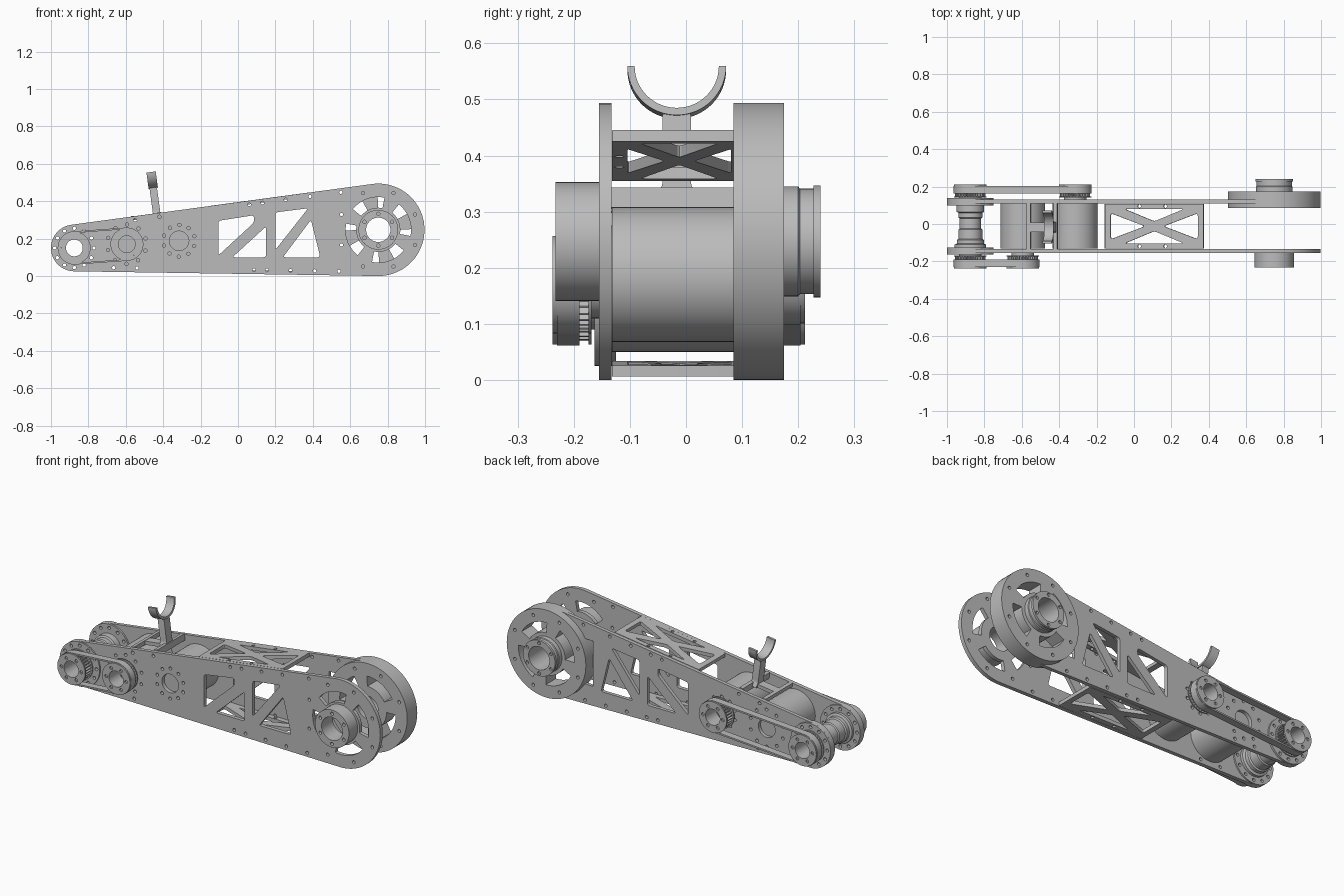
import bpy, bmesh
from math import sin, cos, pi, radians, atan2, asin, hypot
from mathutils import Matrix, Vector

if "Cube" in bpy.data.objects:
    bpy.data.objects.remove(bpy.data.objects["Cube"])

metal = bpy.data.materials.new("machined grey")
metal.use_nodes = True
metal.diffuse_color = (0.5, 0.5, 0.5, 1)
metal.node_tree.nodes["Principled BSDF"].inputs["Base Color"].default_value = (0.5, 0.5, 0.5, 1)

# Main axes as (x, z) and radii
NOSE, HIP = (-0.875, 0.15), (0.75, 0.247)
MOTOR_A, MOTOR_B = (-0.595, 0.17), (-0.315, 0.188)
NOSE_R, HIP_R, BOLT = 0.125, 0.247, 0.009
SLOPE, FLOOR = radians(7.7), radians(-0.9)
SIDE = Matrix(((1, 0, 0, 0), (0, 0, 1, 0), (0, 1, 0, 0), (0, 0, 0, 1)))


def finish(name, bm):
    bmesh.ops.remove_doubles(bm, verts=bm.verts, dist=1e-5)
    bmesh.ops.recalc_face_normals(bm, faces=bm.faces)
    mesh = bpy.data.meshes.new(name)
    bm.to_mesh(mesh)
    bm.free()
    mesh.materials.clear()
    mesh.materials.append(metal)
    ob = bpy.data.objects.new(name, mesh)
    bpy.context.collection.objects.link(ob)
    bpy.ops.object.select_all(action='DESELECT')
    ob.select_set(True)
    bpy.context.view_layer.objects.active = ob
    bpy.ops.object.shade_smooth_by_angle(angle=radians(35))
    return ob


def prism(name, outline, holes, lo, hi, matrix=SIDE):
    """Flat outline with holes, extruded from lo to hi."""
    curve = bpy.data.curves.new(name, 'CURVE')
    curve.dimensions, curve.fill_mode = '2D', 'BOTH'
    curve.extrude = (hi - lo) / 2
    for loop in [outline] + holes:
        spline = curve.splines.new('POLY')
        spline.points.add(len(loop) - 1)
        for p, (u, v) in zip(spline.points, loop):
            p.co = (u, v, 0, 1)
        spline.use_cyclic_u = True
    temp = bpy.data.objects.new("temp", curve)
    bpy.context.collection.objects.link(temp)
    graph = bpy.context.evaluated_depsgraph_get()
    bm = bmesh.new()
    bm.from_mesh(temp.evaluated_get(graph).to_mesh())
    bpy.data.objects.remove(temp)
    bm.transform(matrix @ Matrix.Translation((0, 0, (lo + hi) / 2)))
    return finish(name, bm)


def lathe(name, c, profile, n=48):
    """Closed (radius, y) profile turned around the y axis at c."""
    bm = bmesh.new()
    rings = [[bm.verts.new((c[0] + r * cos(2 * pi * i / n), y, c[1] + r * sin(2 * pi * i / n)))
              for r, y in profile] for i in range(n)]
    for i in range(n):
        a, b = rings[i], rings[(i + 1) % n]
        for j in range(len(profile)):
            k = (j + 1) % len(profile)
            bm.faces.new((a[j], a[k], b[k], b[j]))
    return finish(name, bm)


def arc(c, r, a0, a1, n=24):
    return [(c[0] + r * cos(a0 + (a1 - a0) * i / n), c[1] + r * sin(a0 + (a1 - a0) * i / n))
            for i in range(n + 1)]


def circle(c, r, n=48):
    return arc(c, r, 0, 2 * pi, n)[:-1]


def bolts(c, r, n, start=0.0):
    return [circle(p, BOLT, 12) for p in arc(c, r, start, start + 2 * pi, n)[:-1]]


def hull(c0, r0, c1, r1):
    """Outline of a belt wrapped around two circles."""
    dx, dz = c1[0] - c0[0], c1[1] - c0[1]
    tilt, lean = atan2(dz, dx), asin((r1 - r0) / hypot(dx, dz))
    top, low = tilt + pi / 2 + lean, tilt - pi / 2 - lean
    return arc(c1, r1, low, top, 48) + arc(c0, r0, top, low + 2 * pi, 32)


def rounded(pts, size=0.015):
    out = []
    for i, p in enumerate(pts):
        p, a, b = Vector(p), Vector(pts[i - 1]), Vector(pts[(i + 1) % len(pts)])
        s, e = p + (a - p).normalized() * size, p + (b - p).normalized() * size
        out += [tuple(s * (1 - t) ** 2 + p * 2 * t * (1 - t) + e * t * t)
                for t in (0, 0.25, 0.5, 0.75, 1)]
    return out


def arc_windows(middle):
    wins = []
    for k in range(4):
        a, h = radians(middle + 90 * k), radians(31)
        wins.append(arc(HIP, 0.175, a - h, a + h, 14) + arc(HIP, 0.118, a + h, a - h, 14))
    return wins


def top_z(x):
    return 0.492 + 0.135 * (x - 0.717)


def low_z(x):
    return -0.0157 * (x - 0.75)


# Openings and bolt holes shared by both side plates
windows = [rounded(w) for w in (
    [(-0.105, 0.11), (-0.105, 0.295), (0.085, 0.325), (0.085, 0.285)],
    [(-0.03, 0.10), (0.15, 0.265), (0.15, 0.10)],
    [(0.2, 0.14), (0.2, 0.34), (0.375, 0.362)],
    [(0.24, 0.10), (0.39, 0.30), (0.44, 0.10)])]
edge_bolts = [circle((x, top_z(x) - 0.022), BOLT, 12) for x in (-0.55, -0.42, 0.06, 0.13, 0.255, 0.385, 0.55)]
edge_bolts += [circle((x, low_z(x) + 0.022), BOLT, 12) for x in (-0.665, -0.54, 0.085, 0.155, 0.28, 0.41, 0.54)]
shared = windows + edge_bolts + [circle(NOSE, 0.06)] + bolts(NOSE, 0.105, 12)
for motor in (MOTOR_A, MOTOR_B):
    ring = 0.105 if motor == MOTOR_A else 0.085
    shared += [circle(motor, 0.052)] + bolts(motor, ring, 10, 0.3)

# Side plates
prism("front_plate", hull(NOSE, NOSE_R, HIP, HIP_R),
      shared + arc_windows(20) + [circle(HIP, 0.065)] + bolts(HIP, 0.213, 8, pi / 8), -0.155, -0.133)
opening = [(0.49, 0.115), (0.49, 0.37)] + arc(HIP, 0.2, radians(140), radians(-140), 48)
prism("back_plate", hull(NOSE, NOSE_R, HIP, HIP_R - 0.002), shared + [opening], 0.11, 0.13)

# Large rear wheel disc and the hubs on both sides
prism("hip_disc", circle(HIP, HIP_R, 72),
      arc_windows(60) + [circle(HIP, 0.065)] + bolts(HIP, 0.213, 8, pi / 8), 0.085, 0.175)
hub_holes = [circle(HIP, 0.065)] + bolts(HIP, 0.085, 6, pi / 6)
prism("front_hub", circle(HIP, 0.106), hub_holes, -0.233, -0.155)
lathe("back_hub", HIP, [(0.065, 0.175), (0.098, 0.175), (0.098, 0.2), (0.094, 0.203), (0.094, 0.227),
                        (0.1, 0.227), (0.1, 0.229), (0.065, 0.229)])
prism("back_hub_cap", circle(HIP, 0.1), hub_holes, 0.229, 0.24)

# Nose flanges and stepped hollow spool
for name, lo, hi in (("front_nose_flange", -0.163, -0.155), ("front_inner_flange", -0.133, -0.125),
                     ("back_nose_flange", 0.13, 0.14), ("back_inner_flange", 0.1, 0.11)):
    prism(name, circle(NOSE, NOSE_R), [circle(NOSE, 0.045)] + bolts(NOSE, 0.105, 12), lo, hi)
lathe("nose_spool", NOSE, [(0.045, -0.165), (0.058, -0.165), (0.058, -0.13), (0.085, -0.125),
                           (0.085, -0.11), (0.072, -0.105), (0.072, -0.085), (0.064, -0.08),
                           (0.064, -0.03), (0.058, -0.025), (0.058, 0.03), (0.064, 0.035),
                           (0.064, 0.06), (0.074, 0.065), (0.074, 0.1), (0.058, 0.105),
                           (0.058, 0.142), (0.045, 0.142)])


# Toothed pulleys with flanges, and their belts; side is -1 for front, 1 for back
def pulley(name, c, side, start):
    def span(a, b):
        return sorted((side * (start + a), side * (start + b)))
    bore = [circle(c, 0.045)]
    n = 32
    teeth = []
    for i in range(n):
        for step, r in ((0, 0.07), (0.25, 0.081), (0.5, 0.081), (0.75, 0.07)):
            a = 2 * pi * (i + step) / n
            teeth.append((c[0] + r * cos(a), c[1] + r * sin(a)))
    prism(name + "_seat", circle(c, 0.06), bore, *span(-0.022, 0.002))
    prism(name + "_inner_flange", circle(c, 0.087), bore, *span(0.002, 0.008))
    prism(name + "_teeth", teeth, bore, *span(0.008, 0.064))
    prism(name + "_outer_flange", circle(c, 0.087), bore + bolts(c, 0.062, 6), *span(0.064, 0.072))


for side, word, motor, start in ((-1, "front", MOTOR_A, 0.166), (1, "back", MOTOR_B, 0.14)):
    pulley(word + "_nose_pulley", NOSE, side, start)
    pulley(word + "_motor_pulley", motor, side, start)
    lo, hi = sorted((side * (start + 0.024), side * (start + 0.064)))
    prism(word + "_belt", hull(NOSE, 0.089, motor, 0.089), [hull(NOSE, 0.08, motor, 0.08)], lo, hi)

# Motors between the plates
for name, c in (("nose_motor", MOTOR_A), ("middle_motor", MOTOR_B)):
    prism(name, circle(c, 0.12, 64), [], -0.132, 0.109)

# Cross-braced panels joining the plates on top and underneath
MID, HALF = -0.012, 0.12
for name, angle, surface, lo, hi in (("top_brace", SLOPE, top_z, -0.02, 0.0),
                                     ("bottom_brace", FLOOR, low_z, 0.0, 0.02)):
    cx = 0.108
    place = Matrix.Translation((cx, MID, surface(cx))) @ Matrix.Rotation(-angle, 4, 'Y')
    cuts = []
    for s in (-1, 1):
        cuts.append(rounded([(s * 0.235, -0.07), (s * 0.235, 0.07), (s * 0.05, 0)]))
        cuts.append(rounded([(-0.16, s * 0.092), (0.16, s * 0.092), (0.0, s * 0.026)]))
        cuts += [circle((u, s * 0.107), BOLT, 12) for u in (-0.08, 0.06)]
    prism(name, rounded([(-0.265, -HALF), (0.265, -HALF), (0.265, HALF), (-0.265, HALF)], 0.004),
          cuts, lo, hi, place)

# Cradle standing square to the sloping top edge: local axes are y, height, thickness
ROOT = Matrix.Translation((-0.435, -0.0165, 0.336)) @ Matrix.Rotation(-SLOPE, 4, 'Y')
UPRIGHT = ROOT @ Matrix(((0, 0, 1, 0), (1, 0, 0, 0), (0, 1, 0, 0), (0, 0, 0, 1)))


def box(u0, u1, v0, v1):
    return [(u0, v0), (u1, v0), (u1, v1), (u0, v1)]


yoke = arc((0, 0.222), 0.088, pi, 2 * pi, 32) + arc((0, 0.222), 0.075, 2 * pi, pi, 32)
prism("cradle_yoke", yoke, [], -0.025, 0.025, UPRIGHT)
prism("cradle_stem", rounded([(-0.04, -0.02), (-0.025, 0.01), (-0.025, 0.142),
                              (0.025, 0.142), (0.025, 0.01), (0.04, -0.02)], 0.008),
      [], -0.02, 0.02, UPRIGHT)
prism("cradle_crossbar", box(-0.118, 0.125, -0.032, 0.004), [], 0.005, 0.025, UPRIGHT)
prism("cradle_base", box(-0.135, 0.02, -0.025, 0.025), [], -0.02, 0.0, ROOT)
prism("cradle_rear_bar", box(-0.14, -0.12, -0.118, 0.125), [], -0.02, 0.002, ROOT)
